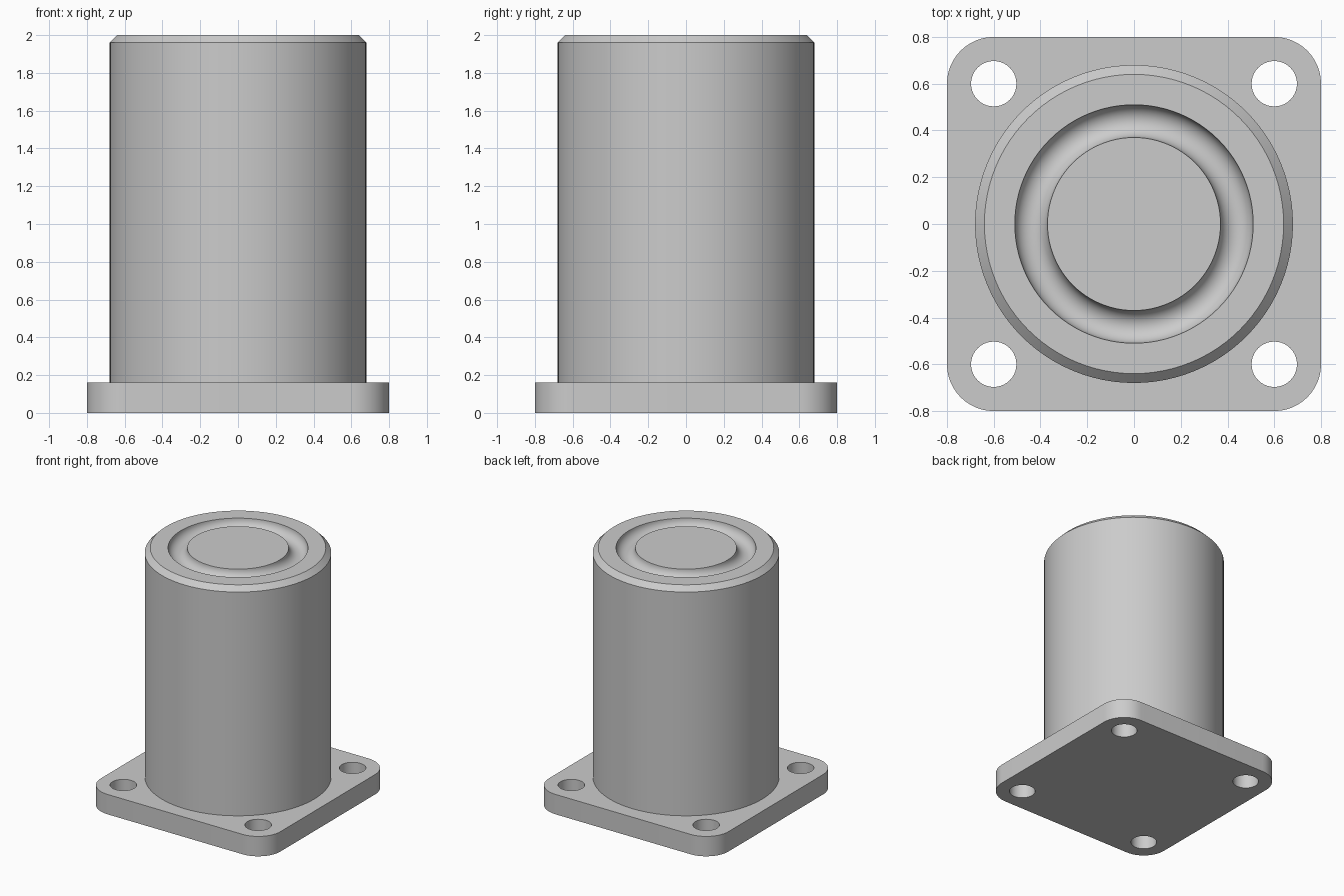
import bpy, bmesh
from math import sin, cos, pi, radians

old = bpy.data.objects.get("Cube")
if old:
    bpy.data.objects.remove(old, do_unlink=True)

PLATE_HALF, PLATE_TOP, CORNER_R = 0.8, 0.16, 0.2
HOLE_POS, HOLE_R = 0.6, 0.097
BODY_R, HEIGHT, CHAMFER = 0.68, 2.0, 0.04
GROOVE_MID, GROOVE_R = 0.44, 0.07

grey = bpy.data.materials.new("plain grey")
grey.use_nodes = True
grey.diffuse_color = (0.6, 0.6, 0.6, 1)
grey.node_tree.nodes["Principled BSDF"].inputs["Base Color"].default_value = grey.diffuse_color


def arc(cx, cy, r, start, end, steps):
    """Points along an arc, angles in degrees."""
    angles = [radians(start + (end - start) * i / steps) for i in range(steps + 1)]
    return [(cx + r * cos(a), cy + r * sin(a)) for a in angles]


def finish(name, mesh):
    obj = bpy.data.objects.new(name, mesh)
    bpy.context.collection.objects.link(obj)
    mesh.materials.clear()
    mesh.materials.append(grey)
    bpy.ops.object.select_all(action='DESELECT')
    obj.select_set(True)
    bpy.context.view_layer.objects.active = obj
    bpy.ops.object.shade_smooth_by_angle(angle=radians(30))
    return obj


# Mounting flange: rounded square outline with four bolt holes, extruded
inner = PLATE_HALF - CORNER_R
outline = []
for i, (sx, sy) in enumerate([(1, 1), (-1, 1), (-1, -1), (1, -1)]):
    outline += arc(sx * inner, sy * inner, CORNER_R, 90 * i, 90 * i + 90, 12)
loops = [outline]
for sx in (-1, 1):
    for sy in (-1, 1):
        loops.append(arc(sx * HOLE_POS, sy * HOLE_POS, HOLE_R, 0, 360, 40)[:-1])

curve = bpy.data.curves.new("flange_outline", 'CURVE')
curve.dimensions = '2D'
curve.fill_mode = 'BOTH'
curve.extrude = PLATE_TOP / 2
for loop in loops:
    spline = curve.splines.new('POLY')
    spline.points.add(len(loop) - 1)
    for point, (x, y) in zip(spline.points, loop):
        point.co = (x, y, 0, 1)
    spline.use_cyclic_u = True
helper = bpy.data.objects.new("flange_outline", curve)
bpy.context.collection.objects.link(helper)
bpy.context.view_layer.update()
graph = bpy.context.evaluated_depsgraph_get()
plate = bpy.data.meshes.new_from_object(helper.evaluated_get(graph))
bpy.data.objects.remove(helper, do_unlink=True)

bm = bmesh.new()
bm.from_mesh(plate)
bmesh.ops.remove_doubles(bm, verts=bm.verts, dist=0.0005)
bmesh.ops.translate(bm, verts=bm.verts, vec=(0, 0, PLATE_TOP / 2))
bmesh.ops.recalc_face_normals(bm, faces=bm.faces)
bm.to_mesh(plate)
bm.free()
finish("mounting_flange", plate)

# Cylindrical body: chamfered rim, round-bottomed ring groove, flat centre
profile = [(BODY_R, PLATE_TOP), (BODY_R, HEIGHT - CHAMFER), (BODY_R - CHAMFER, HEIGHT)]
profile += arc(GROOVE_MID, HEIGHT, GROOVE_R, 0, -180, 16)
profile.append((0, HEIGHT))

bm = bmesh.new()
verts = [bm.verts.new((r, 0, z)) for r, z in profile]
edges = [bm.edges.new(pair) for pair in zip(verts, verts[1:])]
bmesh.ops.spin(bm, geom=verts + edges, cent=(0, 0, 0), axis=(0, 0, 1),
               angle=2 * pi, steps=96, use_merge=False)
bmesh.ops.remove_doubles(bm, verts=bm.verts, dist=0.0005)
bmesh.ops.recalc_face_normals(bm, faces=bm.faces)
# Make sure the centre disc faces up
if any(f.normal.z < -0.9 and f.calc_center_median().z > HEIGHT - 0.001 for f in bm.faces):
    bmesh.ops.reverse_faces(bm, faces=bm.faces)
body = bpy.data.meshes.new("cylinder_body")
bm.to_mesh(body)
bm.free()
finish("cylinder_body", body)
